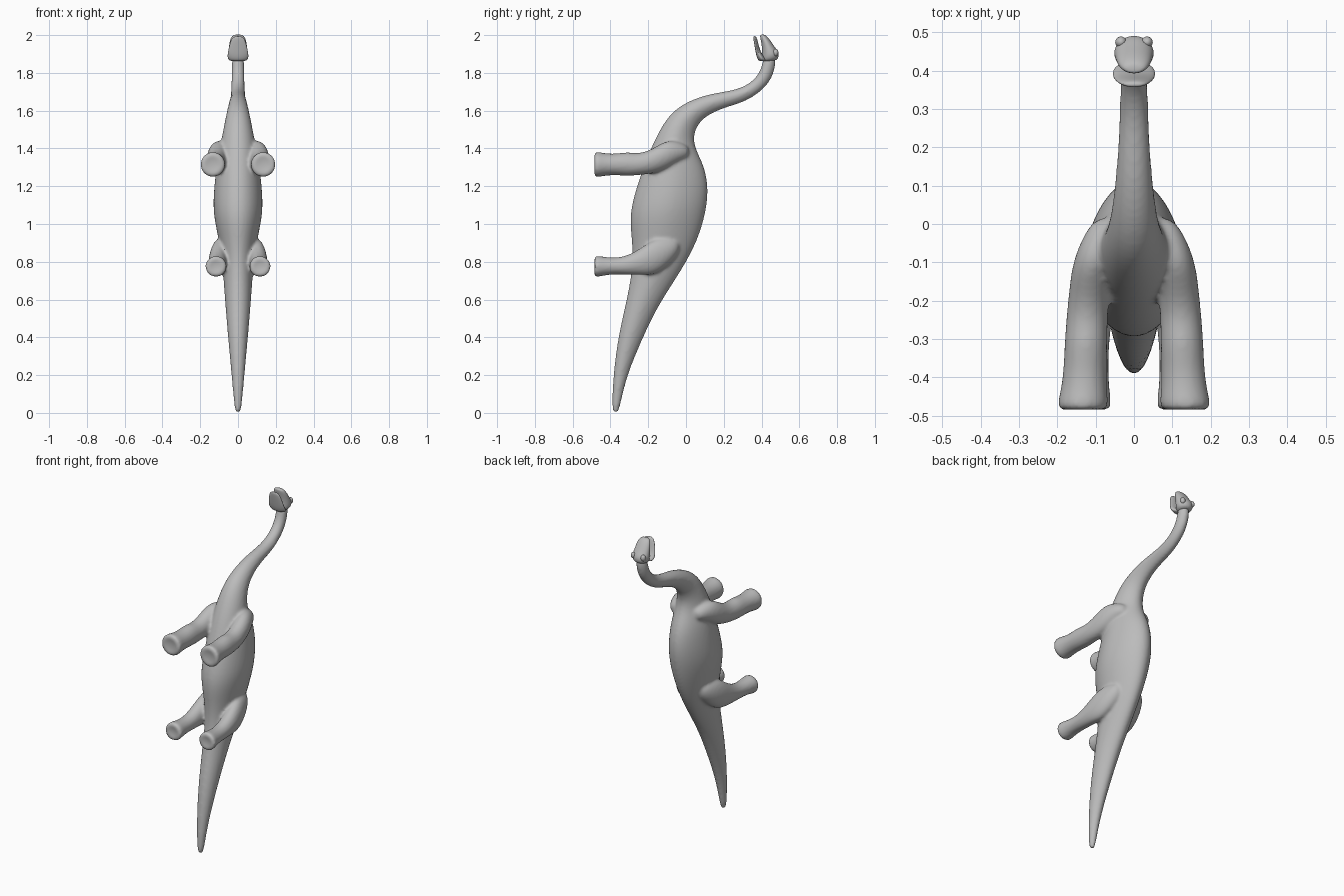
import bpy, bmesh, math
from mathutils import Vector

cube = bpy.data.objects.get("Cube")
if cube:
    bpy.data.objects.remove(cube)

skin = bpy.data.materials.new("grey skin")
skin.use_nodes = True
GREY = (0.5, 0.5, 0.5, 1)
skin.diffuse_color = GREY
skin.node_tree.nodes["Principled BSDF"].inputs["Base Color"].default_value = GREY


def loft(name, rings, sides=16, pinch=0.0):
    """Skin closed rings given as (centre, side axis, up axis)."""
    bm = bmesh.new()
    loops = []
    for centre, side, up in rings:
        loop = []
        for i in range(sides):
            a = math.tau * i / sides
            narrow = 1 - pinch * max(0, math.sin(a))
            loop.append(bm.verts.new(centre + side * math.cos(a) * narrow + up * math.sin(a)))
        loops.append(loop)
    for lower, upper in zip(loops, loops[1:]):
        for i in range(sides):
            j = (i + 1) % sides
            bm.faces.new((lower[i], lower[j], upper[j], upper[i]))
    bm.faces.new(loops[0])
    bm.faces.new(loops[-1])
    bmesh.ops.recalc_face_normals(bm, faces=bm.faces)
    mesh = bpy.data.meshes.new(name)
    bm.to_mesh(mesh)
    bm.free()
    mesh.materials.append(skin)
    obj = bpy.data.objects.new(name, mesh)
    bpy.context.collection.objects.link(obj)
    sub = obj.modifiers.new("Subdivision", "SUBSURF")
    sub.levels = sub.render_levels = 2
    return obj


def profile_loft(name, rows, pinch=0.0):
    """Rows: belly y, belly z, back y, back z, half width."""
    rings = []
    for y0, z0, y1, z1, w in rows:
        belly, back = Vector((0, y0, z0)), Vector((0, y1, z1))
        rings.append(((belly + back) / 2, Vector((w, 0, 0)), (back - belly) / 2))
    return loft(name, rings, pinch=pinch)


def leg_loft(name, rows, side):
    """Rows run from the sole inward: y, x, z, half width, half height."""
    return loft(name, [(Vector((side * x, y, z)), Vector((rx, 0, 0)), Vector((0, 0, rz)))
                       for y, x, z, rx, rz in rows])


def activate(objs):
    bpy.ops.object.select_all(action="DESELECT")
    for o in objs:
        o.select_set(True)
    bpy.context.view_layer.objects.active = objs[0]


# Tail, trunk and neck as one loft from tail tip to skull
body = profile_loft("body", [
    (-.385, 0, -.36, 0, .012),
    (-.393, .03, -.348, .03, .02),
    (-.387, .2, -.315, .19, .035),
    (-.36, .41, -.235, .38, .054),
    (-.315, .6, -.15, .56, .07),
    (-.29, .74, -.05, .71, .08),
    (-.285, .85, .035, .85, .092),
    (-.295, .95, .085, .97, .115),
    (-.303, 1.06, .115, 1.09, .138),
    (-.265, 1.2, .123, 1.2, .13),
    (-.225, 1.31, .1, 1.31, .117),
    (-.185, 1.41, .05, 1.4, .098),
    (-.125, 1.53, .04, 1.47, .08),
    (-.06, 1.61, .07, 1.54, .064),
    (.04, 1.665, .14, 1.59, .052),
    (.15, 1.695, .23, 1.622, .043),
    (.27, 1.71, .32, 1.648, .038),
    (.355, 1.755, .42, 1.715, .036),
    (.4, 1.82, .472, 1.8, .035),
    (.41, 1.9, .48, 1.9, .034),
], pinch=.2)

# Legs, mirrored left and right
FRONT_LEG = [
    (-.478, .135, 1.315, .03, .03),
    (-.49, .134, 1.315, .055, .056),
    (-.475, .134, 1.315, .07, .071),
    (-.44, .131, 1.315, .062, .062),
    (-.38, .128, 1.315, .057, .056),
    (-.31, .125, 1.318, .057, .066),
    (-.25, .123, 1.315, .055, .057),
    (-.18, .117, 1.33, .054, .066),
    (-.1, .107, 1.37, .055, .08),
    (-.03, .085, 1.385, .048, .05),
    (.02, .06, 1.38, .04, .03),
]
HIND_LEG = [
    (-.478, .117, .775, .025, .025),
    (-.49, .117, .775, .048, .048),
    (-.475, .117, .775, .06, .06),
    (-.44, .115, .777, .053, .051),
    (-.38, .113, .777, .047, .044),
    (-.32, .111, .78, .047, .05),
    (-.25, .108, .797, .05, .068),
    (-.17, .102, .825, .05, .1),
    (-.09, .085, .855, .046, .075),
    (-.03, .06, .885, .035, .035),
]
parts = [body]
for label, side in (("left", 1), ("right", -1)):
    parts.append(leg_loft("front_leg_" + label, FRONT_LEG, side))
    parts.append(leg_loft("hind_leg_" + label, HIND_LEG, side))

# Blend legs into the body as one continuous skin
for part in parts:
    activate([part])
    bpy.ops.object.modifier_apply(modifier="Subdivision")
activate(parts)
bpy.ops.object.join()
blend = body.modifiers.new("Blend", "REMESH")
blend.mode = "VOXEL"
blend.voxel_size = 0.009
blend.use_smooth_shade = True
soft = body.modifiers.new("Soften", "SMOOTH")
soft.factor = 0.5
soft.iterations = 5

# Head: skull with upper jaw, and the open lower jaw in front of it
skull = profile_loft("skull_and_upper_jaw", [
    (.405, 1.855, .482, 1.865, .034),
    (.4, 1.875, .492, 1.885, .05),
    (.402, 1.9, .492, 1.91, .054),
    (.402, 1.935, .468, 1.94, .049),
    (.396, 1.97, .447, 1.972, .044),
    (.391, 1.995, .428, 1.995, .034),
    (.395, 2.003, .415, 2.003, .018),
])
jaw = profile_loft("lower_jaw", [
    (.388, 1.86, .43, 1.862, .046),
    (.377, 1.875, .42, 1.88, .057),
    (.37, 1.9, .398, 1.905, .056),
    (.363, 1.94, .386, 1.942, .048),
    (.357, 1.975, .378, 1.977, .038),
    (.356, 1.995, .37, 1.995, .022),
])

# Brow bumps over the eyes
brows = []
for label, side in (("left", 1), ("right", -1)):
    bpy.ops.mesh.primitive_uv_sphere_add(segments=16, ring_count=10, radius=.015,
                                         location=(side * .034, .474, 1.908))
    brow = bpy.context.object
    brow.name = "brow_" + label
    brow.scale.z = 1.3
    brow.data.materials.append(skin)
    brows.append(brow)

activate([skull, jaw] + brows)
bpy.ops.object.shade_smooth()
